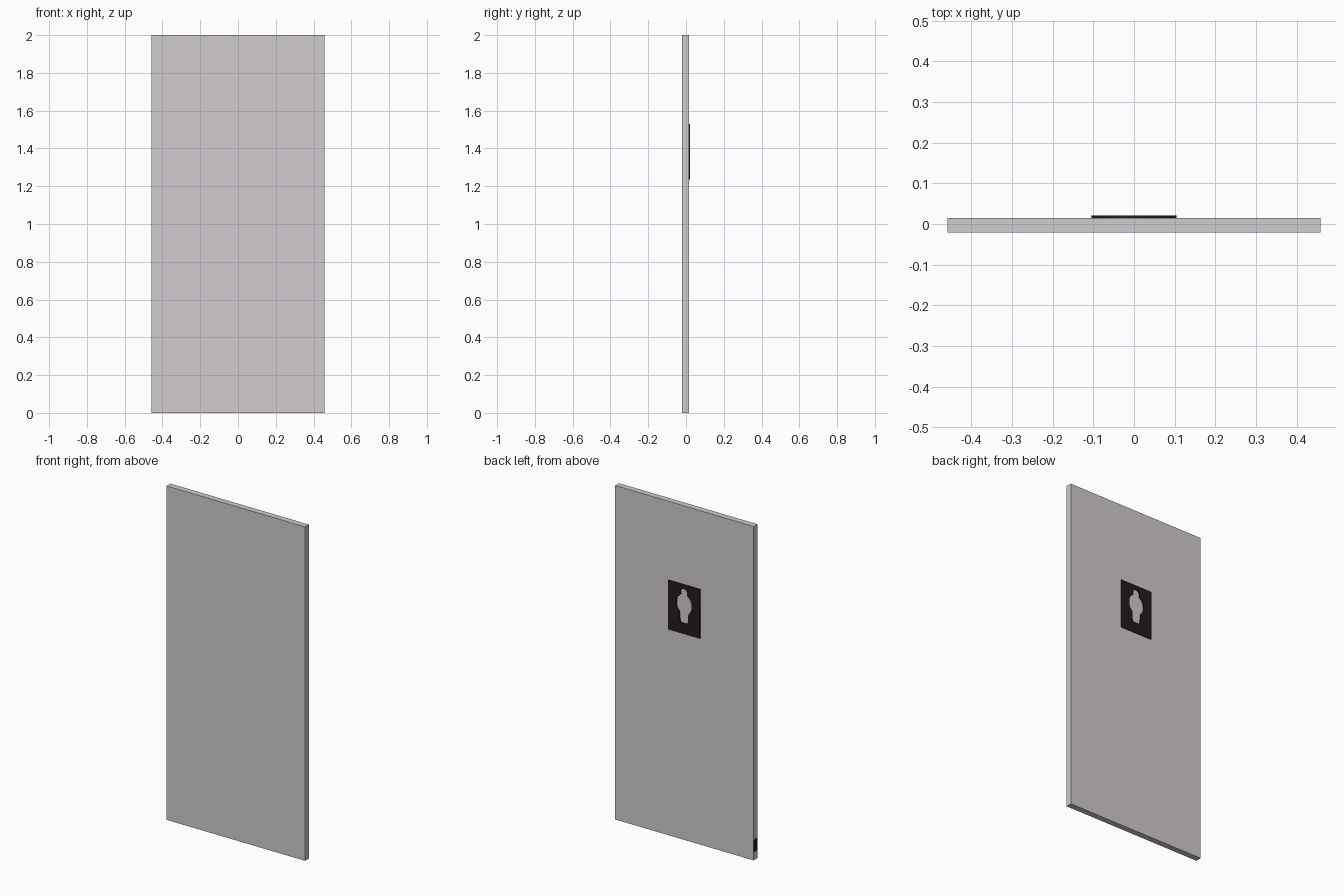
import bpy, bmesh, math
from mathutils import Matrix, Vector

if "Cube" in bpy.data.objects:
    bpy.data.objects.remove(bpy.data.objects["Cube"])


def material(name, color):
    m = bpy.data.materials.new(name)
    m.diffuse_color = (*color, 1.0)
    m.use_nodes = True
    m.node_tree.nodes["Principled BSDF"].inputs["Base Color"].default_value = m.diffuse_color
    return m


grey = material("warm_grey", (0.635, 0.6, 0.62))
dark = material("dark_brown", (0.019, 0.011, 0.011))


def box(name, lo, hi, mat):
    lo, hi = Vector(lo), Vector(hi)
    bm = bmesh.new()
    bmesh.ops.create_cube(bm, size=1.0)
    bmesh.ops.transform(bm, verts=bm.verts, matrix=Matrix.Translation((lo + hi) / 2)
                        @ Matrix.Diagonal((*(hi - lo), 1.0)))
    me = bpy.data.meshes.new(name)
    bm.to_mesh(me)
    bm.free()
    me.materials.append(mat)
    ob = bpy.data.objects.new(name, me)
    bpy.context.collection.objects.link(ob)
    return ob


FACE_Y, SIGN_Y = 0.015, 0.021

# Door leaf and the thin plate on its left edge
box("door_panel", (-0.4585, -0.021, 0), (0.459, FACE_Y, 2), grey)
box("edge_plate", (-0.459, -0.0205, 0.048), (-0.4585, FACE_Y - 0.0005, 0.122), dark)

# Figure outline: head arc joined to shoulders, arms and legs (right half, mirrored)
half = [(0.023 * math.sin(a), 1.481 + 0.023 * math.cos(a))
        for a in (math.radians(d) for d in range(0, 135, 15))]
half += [(0.034, 1.456), (0.045, 1.444), (0.050, 1.425), (0.050, 1.395),
         (0.044, 1.378), (0.030, 1.362), (0.027, 1.312), (0.021, 1.300), (0, 1.298)]
figure = half + [(-x, z) for x, z in reversed(half[1:-1])]
plate = [(-0.105, 1.235), (0.105, 1.235), (0.105, 1.53), (-0.105, 1.53)]

# Sign plate: filled flat curve with the figure cut through to the door
curve = bpy.data.curves.new("sign_plate", 'CURVE')
curve.dimensions = '2D'
curve.fill_mode = 'BOTH'
curve.extrude = (SIGN_Y - FACE_Y) / 2
for outline in (plate, figure):
    sp = curve.splines.new('POLY')
    sp.points.add(len(outline) - 1)
    for p, (x, z) in zip(sp.points, outline):
        p.co = (x, z, 0, 1)
    sp.use_cyclic_u = True
curve.materials.append(dark)
sign = bpy.data.objects.new("sign_plate", curve)
sign.rotation_euler = (math.pi / 2, 0, 0)
sign.location = (0, (FACE_Y + SIGN_Y) / 2, 0)
bpy.context.collection.objects.link(sign)
bpy.context.view_layer.objects.active = sign
sign.select_set(True)
bpy.ops.object.convert(target='MESH')
